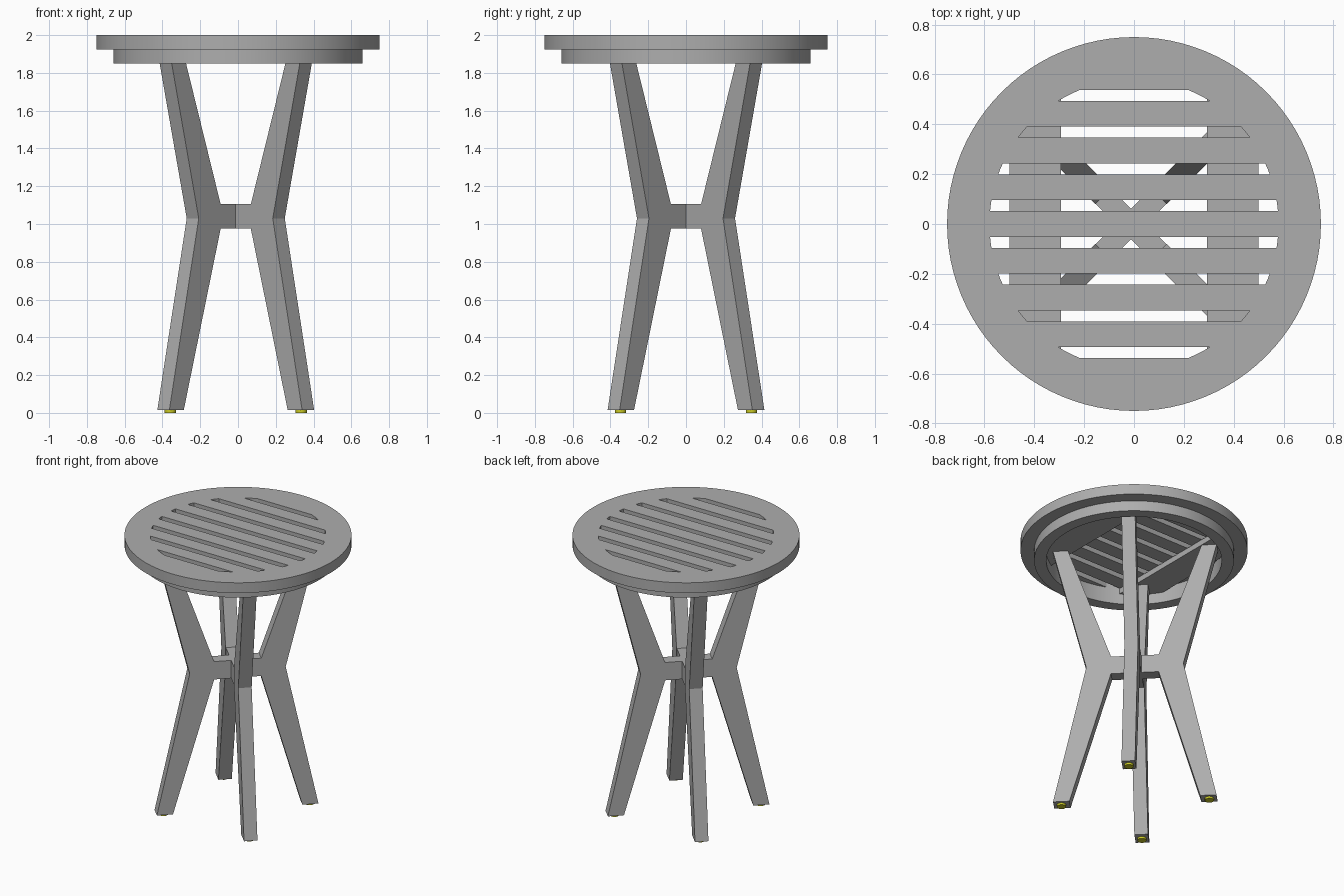
import bpy, bmesh, math
from mathutils import Matrix, Vector

if "Cube" in bpy.data.objects:
    bpy.data.objects.remove(bpy.data.objects["Cube"], do_unlink=True)


def material(name, color):
    m = bpy.data.materials.new(name)
    m.use_nodes = True
    m.diffuse_color = color
    m.node_tree.nodes["Principled BSDF"].inputs["Base Color"].default_value = color
    return m


GREY = material("grey wood", (0.42, 0.42, 0.42, 1))
YELLOW = material("yellow glide", (0.6, 0.6, 0.02, 1))


def finish(name, bm, mat, smooth=False):
    bmesh.ops.recalc_face_normals(bm, faces=bm.faces)
    me = bpy.data.meshes.new(name)
    bm.to_mesh(me)
    bm.free()
    ob = bpy.data.objects.new(name, me)
    bpy.context.collection.objects.link(ob)
    me.materials.append(mat)
    if smooth:
        bpy.ops.object.select_all(action='DESELECT')
        ob.select_set(True)
        bpy.context.view_layer.objects.active = ob
        bpy.ops.object.shade_smooth_by_angle(angle=math.radians(30))
    return ob


def prism(name, points, offset, matrix=None, mat=GREY, smooth=False):
    """Extrude a closed outline along an offset."""
    bm = bmesh.new()
    face = bm.faces.new([bm.verts.new(p) for p in points])
    ext = bmesh.ops.extrude_face_region(bm, geom=[face])
    verts = [v for v in ext["geom"] if isinstance(v, bmesh.types.BMVert)]
    bmesh.ops.translate(bm, verts=verts, vec=Vector(offset))
    if matrix:
        bmesh.ops.transform(bm, matrix=matrix, verts=bm.verts)
    return finish(name, bm, mat, smooth)


def ring(name, r_in, r_out, z0, z1, n=96):
    bm = bmesh.new()
    rows = []
    for i in range(n):
        a = 2 * math.pi * i / n
        rows.append([bm.verts.new((r * math.cos(a), r * math.sin(a), z))
                     for r, z in ((r_in, z0), (r_out, z0), (r_out, z1), (r_in, z1))])
    for i in range(n):
        a, b = rows[i], rows[(i + 1) % n]
        for j in range(4):
            k = (j + 1) % 4
            bm.faces.new((a[j], b[j], b[k], a[k]))
    return finish(name, bm, GREY, True)


def disc_strip(name, lo, hi, r, z0, z1, matrix=None):
    """A board running along x between y = lo and hi, its ends cut to a circle."""
    a0 = math.asin(max(-1, lo / r))
    a1 = math.asin(min(1, hi / r))
    steps = 16
    arc = [a0 + (a1 - a0) * i / steps for i in range(steps + 1)]
    right = [(r * math.cos(a), r * math.sin(a), z0) for a in arc]
    left = [(-x, y, z) for x, y, z in reversed(right)]
    if hi >= r:
        left = left[1:]          # both arcs share the pole
    if lo <= -r:
        left = left[:-1]
    return prism(name, right + left, (0, 0, z1 - z0), matrix)


# Round top: outer rim and smaller apron ring below it
R = 0.58
ring("top_rim", R, 0.75, 1.925, 2.0)
ring("apron_ring", R, 0.66, 1.85, 1.925)

# Slats filling the rim, ending in a solid sliver at front and back
PITCH, WIDTH = 0.1475, 0.104
for i in range(-4, 5):
    y = i * PITCH
    disc_strip(f"slat_{i + 5}", max(y - WIDTH / 2, -R), min(y + WIDTH / 2, R),
               R, 1.965, 2.0)

# Two battens under the slats, running front to back
quarter = Matrix.Rotation(math.pi / 2, 4, 'Z')
for side, lo in (("right", 0.293), ("left", -0.5)):
    disc_strip(f"{side}_batten", lo, lo + 0.207, R, 1.925, 1.965, quarter)

# Bent legs on the diagonals, each with a small round glide
LEG_W = 0.09
LEG = [(0.434, 0.015), (0.542, 0.015), (0.322, 1.03), (0.543, 1.925),
       (0.443, 1.925), (0.158, 1.105), (0.158, 0.975)]
base = Matrix.Translation((-0.012, 0, 0))
names = ("back_left", "back_right", "front_right", "front_left")
for i, name in enumerate(names):
    m = base @ Matrix.Rotation(math.radians(45 + 90 * i), 4, 'Z')
    prism(f"{name}_leg", [(r, -LEG_W / 2, z) for r, z in LEG], (0, LEG_W, 0), m)
    circle = [(0.49 + 0.03 * math.cos(t), 0.03 * math.sin(t), 0)
              for t in (2 * math.pi * k / 24 for k in range(24))]
    prism(f"{name}_glide", circle, (0, 0, 0.015), m, YELLOW, True)

# Crossed stretcher joining the legs at the bend, one plus-shaped piece
s, e = 0.043, 0.16
cross = [(e, -s), (e, s), (s, s), (s, e), (-s, e), (-s, s),
         (-e, s), (-e, -s), (-s, -s), (-s, -e), (s, -e), (s, -s)]
prism("cross_stretcher", [(x, y, 0.975) for x, y in cross], (0, 0, 0.13),
      base @ Matrix.Rotation(math.radians(45), 4, 'Z'))
